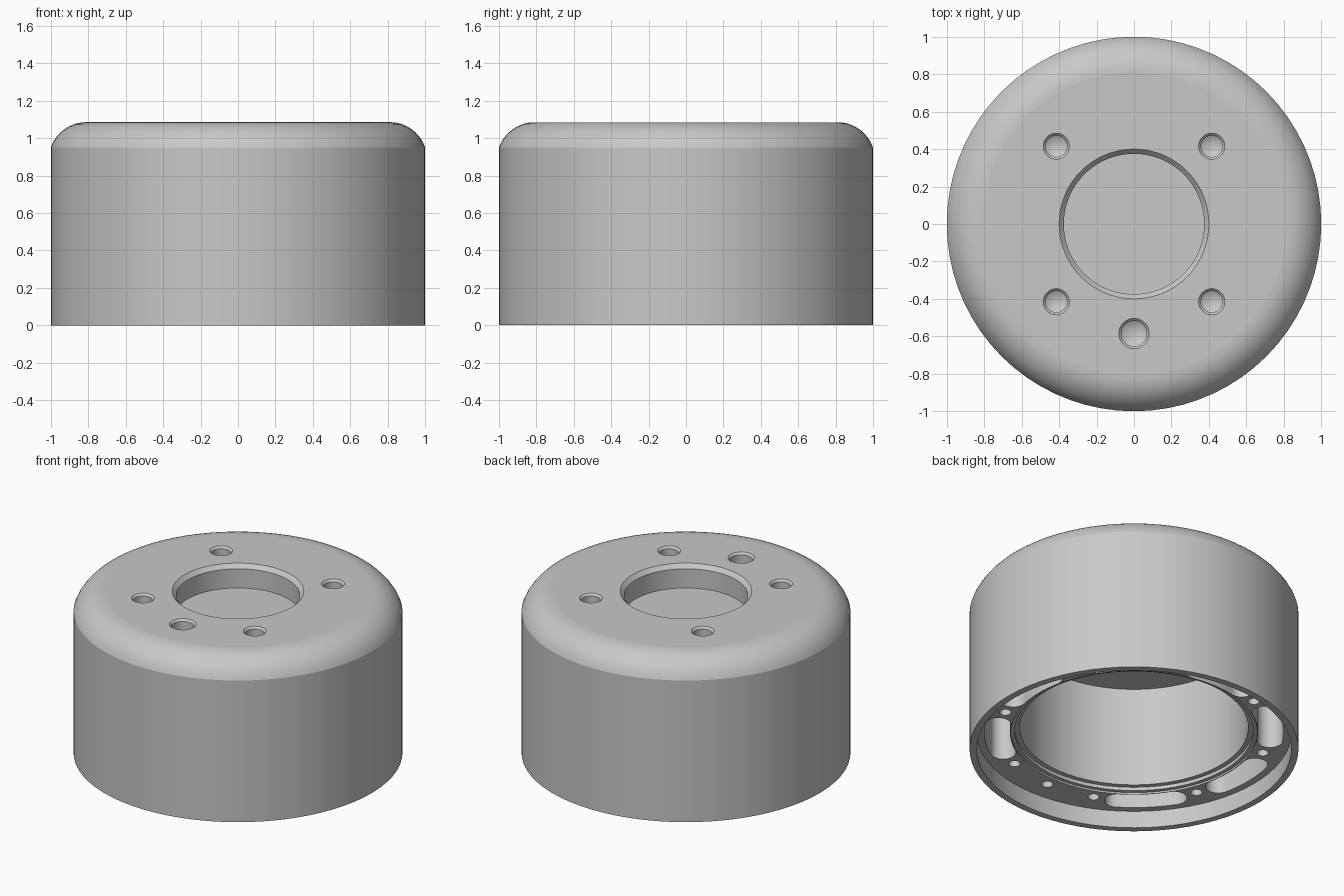
import bpy, bmesh
from math import sin, cos, pi, radians
from mathutils import Matrix, Vector

default = bpy.data.objects.get("Cube")
if default:
    bpy.data.objects.remove(default, do_unlink=True)

TOP = 1.085      # upper face
FLOOR = 0.115    # recessed lower flange

metal = bpy.data.materials.new("plain_grey_metal")
metal.use_nodes = True
grey = (0.58, 0.58, 0.58, 1)
metal.diffuse_color = grey
metal.node_tree.nodes["Principled BSDF"].inputs["Base Color"].default_value = grey


def lathe(bm, profile, steps, place=Matrix()):
    """Revolve an (r, z) profile that starts and ends on the axis."""
    part = bmesh.new()
    verts = [part.verts.new((r, 0, z)) for r, z in profile]
    edges = [part.edges.new(pair) for pair in zip(verts, verts[1:])]
    bmesh.ops.spin(part, geom=verts + edges, cent=(0, 0, 0), axis=(0, 0, 1),
                   angle=2 * pi, steps=steps, use_duplicate=False)
    bmesh.ops.remove_doubles(part, verts=part.verts, dist=1e-5)
    bmesh.ops.recalc_face_normals(part, faces=part.faces)
    part.transform(place)
    temp = bpy.data.meshes.new("temp")
    part.to_mesh(temp)
    part.free()
    bm.from_mesh(temp)
    bpy.data.meshes.remove(temp)


def polar(r, a, z=0):
    return Vector((r * cos(a), r * sin(a), z))


def slot(bm, angle, radius=0.832, half_width=0.078, half_arc=radians(12), depth=0.5):
    """Curved slot with round ends, cut upward from the flange."""
    n, outline = 12, []
    a0, a1 = angle - half_arc, angle + half_arc
    for i in range(n + 1):
        outline.append(polar(radius + half_width, a0 + (a1 - a0) * i / n))
    for i in range(1, 16):
        outline.append(polar(radius, a1) + polar(half_width, a1 + pi * i / 16))
    for i in range(n + 1):
        outline.append(polar(radius - half_width, a1 + (a0 - a1) * i / n))
    for i in range(1, 16):
        outline.append(polar(radius, a0) + polar(half_width, a0 + pi + pi * i / 16))
    low = FLOOR - 0.03
    face = bm.faces.new([bm.verts.new(p + Vector((0, 0, low))) for p in outline])
    extruded = bmesh.ops.extrude_face_region(bm, geom=[face], use_keep_orig=True)
    moved = [v for v in extruded["geom"] if isinstance(v, bmesh.types.BMVert)]
    bmesh.ops.translate(bm, verts=moved, vec=(0, 0, depth))


def make_object(name, bm):
    bmesh.ops.recalc_face_normals(bm, faces=bm.faces)
    mesh = bpy.data.meshes.new(name)
    bm.to_mesh(mesh)
    bm.free()
    mesh.materials.append(metal)
    obj = bpy.data.objects.new(name, mesh)
    bpy.context.collection.objects.link(obj)
    return obj


# Housing: round shell with rounded shoulder, top recess and deep bore below
R, inner = 0.201, 0.81
sweep = radians(71)
shoulder = [(inner + R * sin(sweep * i / 10), TOP - R + R * cos(sweep * i / 10))
            for i in range(11)]
shoulder[-1] = (1.0, 0.95)
profile = [(0, 0.93), (0.375, 0.93), (0.375, TOP - 0.027), (0.4, TOP)]
profile += shoulder
profile += [(1.0, 0), (0.957, 0), (0.957, FLOOR),
            (0.75, FLOOR), (0.75, FLOOR + 0.012), (0.725, FLOOR + 0.012),
            (0.725, FLOOR + 0.035), (0.695, FLOOR + 0.035), (0.695, 0.82), (0, 0.82)]
body = bmesh.new()
lathe(body, profile, 72)
housing = make_object("housing", body)

# Cutters: drilled mounting holes, flange slots and flange screw holes
cut = bmesh.new()


def drill(x, y, r):
    rim = r + 0.013
    lathe(cut, [(0, 0.02), (rim, 0.02), (rim, 0), (r, -0.013), (r, -0.13),
                (0, -0.13 - r * 0.58)], 32, Matrix.Translation((x, y, TOP)))


for x in (-0.415, 0.415):
    for y in (-0.415, 0.415):
        drill(x, y, 0.057)
drill(0, -0.585, 0.068)


def screw_hole(angle):
    place = Matrix.Translation(polar(0.82, angle, FLOOR))
    lathe(cut, [(0, -0.03), (0.035, -0.03), (0.035, 0.25), (0, 0.27)], 24, place)


for k in range(8):
    screw_hole(radians(22.5 + 45 * k))
    if k == 6:
        screw_hole(radians(270))
    else:
        slot(cut, radians(45 * k))
cutter = make_object("hole_cutters", cut)
cutter.hide_render = True

# Apply the cut, then drop the helper
mod = housing.modifiers.new("holes", "BOOLEAN")
mod.operation = "DIFFERENCE"
mod.solver = "EXACT"
mod.object = cutter
graph = bpy.context.evaluated_depsgraph_get()
result = bpy.data.meshes.new_from_object(housing.evaluated_get(graph))
housing.modifiers.clear()
housing.data = result
result.name = "housing"
bpy.data.objects.remove(cutter, do_unlink=True)

# Smooth curved walls, crisp borders around every flat face
bm = bmesh.new()
bm.from_mesh(result)
for f in bm.faces:
    f.smooth = True
    f.material_index = 0
for e in bm.edges:
    flats = sum(abs(f.normal.z) > 0.9995 for f in e.link_faces)
    e.smooth = flats != 1 and e.calc_face_angle(0) < radians(16)
bm.to_mesh(result)
bm.free()
